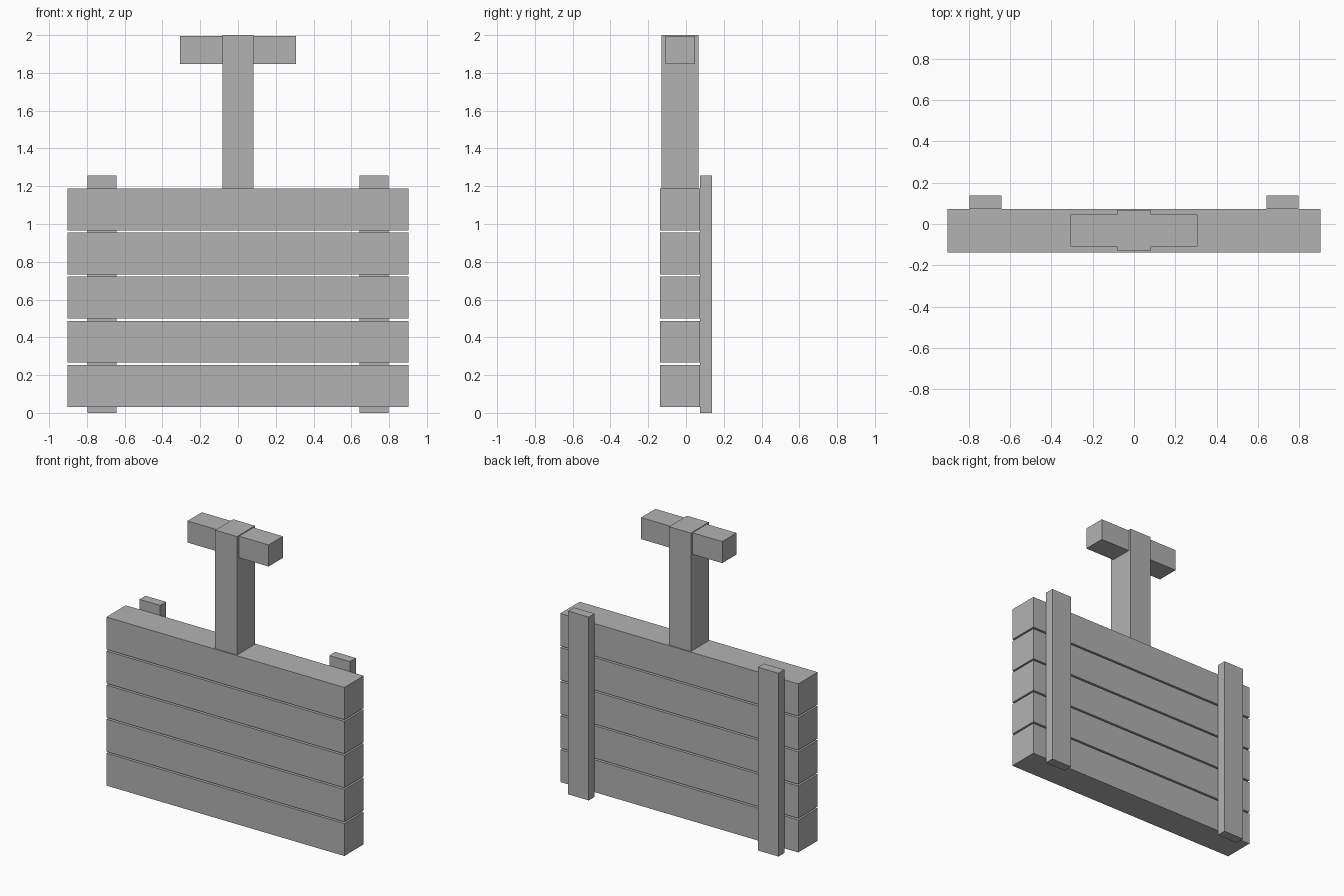
import bpy

default_cube = bpy.data.objects.get("Cube")
if default_cube:
    bpy.data.objects.remove(default_cube, do_unlink=True)

# Single plain grey
GREY = (0.448, 0.448, 0.448, 1.0)
grey = bpy.data.materials.new("plain_grey")
grey.use_nodes = True
grey.diffuse_color = GREY
grey.node_tree.nodes["Principled BSDF"].inputs["Base Color"].default_value = GREY


def box(name, x, y, z):
    """Box from (min, max) ranges along each axis."""
    ranges = (x, y, z)
    bpy.ops.mesh.primitive_cube_add(size=1, location=[(a + b) / 2 for a, b in ranges])
    obj = bpy.context.object
    obj.name = name
    obj.scale = [b - a for a, b in ranges]
    bpy.ops.object.transform_apply(location=False, rotation=False, scale=True)
    obj.data.materials.append(grey)
    return obj


# Five stacked horizontal planks with narrow gaps
PLANK_HEIGHT, PLANK_STEP, PLANK_BASE = 0.222, 0.2335, 0.032
BACK = 0.073
for i in range(5):
    z = PLANK_BASE + i * PLANK_STEP
    box(f"plank_{i + 1}", (-0.903, 0.903), (-0.137, BACK), (z, z + PLANK_HEIGHT))

# Vertical battens on the back
for side, x in (("left", 0.72), ("right", -0.72)):
    box(f"{side}_batten", (x - 0.078, x + 0.078), (BACK, 0.137), (0, 1.257))

# Handle: upright post with a crossbar on each side
plank_top = PLANK_BASE + 4 * PLANK_STEP + PLANK_HEIGHT
box("handle_post", (-0.083, 0.083), (-0.129, 0.066), (plank_top, 2.0))
box("handle_crossbar", (-0.308, 0.308), (-0.108, 0.047), (1.847, 1.995))
